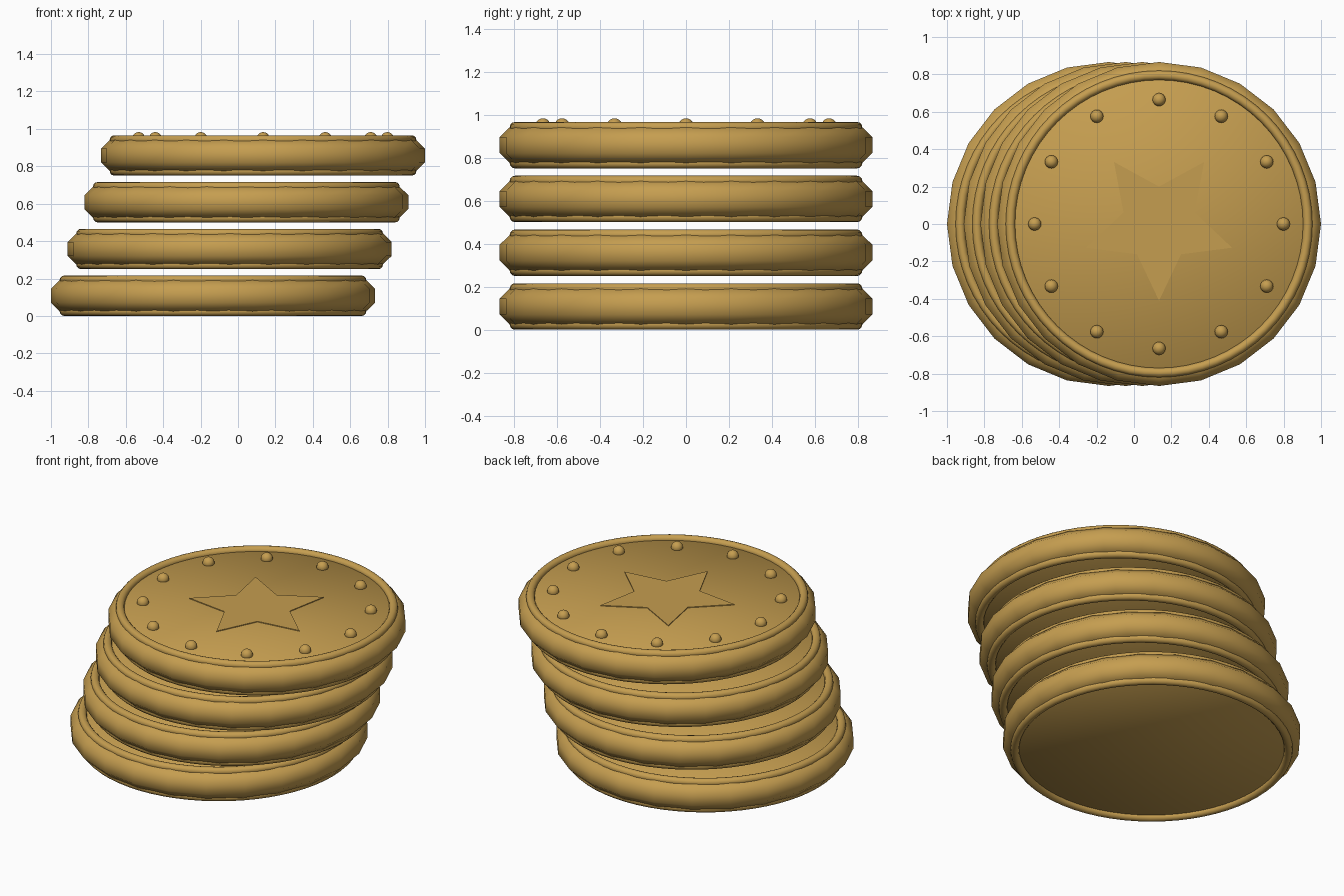
import bpy
import bmesh
from math import sin, cos, pi, radians

cube = bpy.data.objects.get("Cube")
if cube:
    bpy.data.objects.remove(cube, do_unlink=True)

COINS = 4
RADIUS = 0.866
HALF = 0.083          # half height of the coin body
RIM_R, RIM_T = 0.795, 0.025
SHIFT, STEP = 0.0893, 0.25

gold = bpy.data.materials.new("gold")
gold.use_nodes = True
colour = (0.56, 0.34, 0.08, 1)
gold.diffuse_color = colour
gold.node_tree.nodes["Principled BSDF"].inputs["Base Color"].default_value = colour


def finish(name, smooth=True):
    obj = bpy.context.object
    obj.name = name
    obj.data.materials.append(gold)
    if smooth:
        bpy.ops.object.shade_smooth()
    return obj


def coin(index, x, z):
    # Chamfered body, softly shaded across its faces
    bpy.ops.mesh.primitive_cylinder_add(vertices=24, radius=RADIUS, depth=2 * HALF, location=(x, 0, z))
    body = finish(f"coin_body_{index}")
    chamfer = body.modifiers.new("chamfer", "BEVEL")
    chamfer.width = 0.046
    chamfer.segments = 1
    chamfer.limit_method = "ANGLE"
    chamfer.angle_limit = radians(60)
    # Raised rim on both faces
    for side, label in ((1, "upper"), (-1, "lower")):
        bpy.ops.mesh.primitive_torus_add(major_radius=RIM_R, minor_radius=RIM_T, major_segments=64,
                                         minor_segments=12, location=(x, 0, z + side * HALF))
        finish(f"{label}_rim_{index}")


for i in range(COINS):
    x = (i - (COINS - 1) / 2) * SHIFT
    z = HALF + RIM_T + i * STEP
    coin(i + 1, x, z)

face_z = z + HALF

# Ring of studs on the top coin
for i in range(12):
    a = i * pi / 6
    bpy.ops.mesh.primitive_uv_sphere_add(segments=16, ring_count=10, radius=0.035,
                                         location=(x + 0.665 * cos(a), 0.665 * sin(a), face_z + 0.007))
    finish(f"stud_{i + 1}")

# Thin star plate, one point towards the front
bm = bmesh.new()
points = []
for i in range(10):
    r = 0.2 if i % 2 else 0.41
    a = -pi / 2 + i * pi / 5
    points.append(bm.verts.new((r * cos(a), r * sin(a), -0.003)))
base = bm.faces.new(points)
top = bmesh.ops.extrude_face_region(bm, geom=[base])["geom"]
bmesh.ops.translate(bm, vec=(0, 0, 0.008), verts=[v for v in top if isinstance(v, bmesh.types.BMVert)])
bmesh.ops.recalc_face_normals(bm, faces=bm.faces)
mesh = bpy.data.meshes.new("star")
bm.to_mesh(mesh)
bm.free()
star = bpy.data.objects.new("star", mesh)
star.location = (x, 0, face_z)
star.data.materials.append(gold)
bpy.context.collection.objects.link(star)
